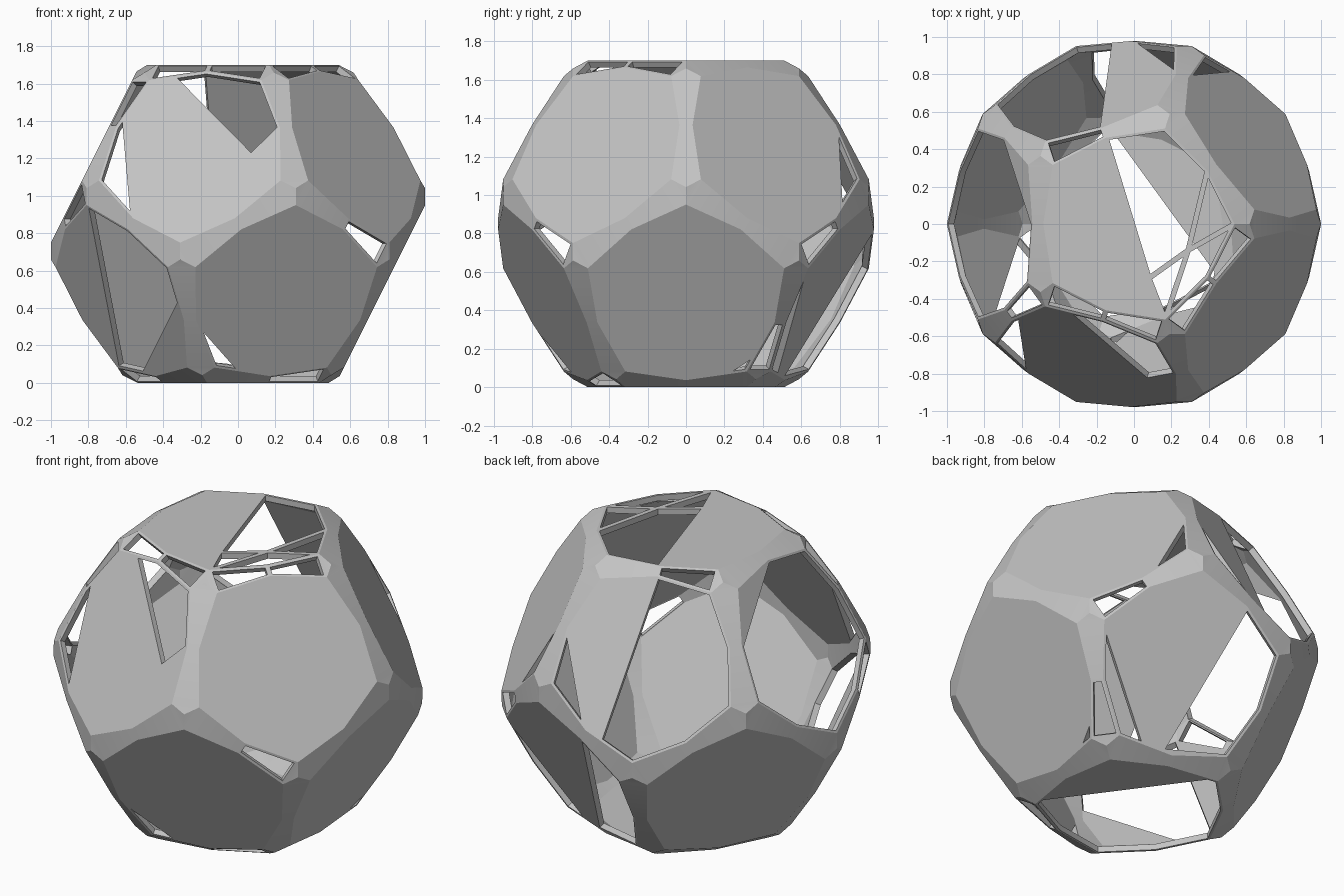
import bpy, bmesh, math
from mathutils import Vector

cube = bpy.data.objects.get("Cube")
if cube:
    bpy.data.objects.remove(cube)

IN_RADIUS, CORNER, MIDDLE, TIP = 0.85, 0.537, 0.485, 1.018
WALL, RIM = 0.035, 0.014
CENTRE = Vector((0, 0, IN_RADIUS))


def polar(azimuth, radius, z):
    a = math.radians(azimuth)
    return Vector((radius * math.cos(a), radius * math.sin(a), z))


# Each panel has a normal, a first-corner direction and a sideways direction
C, S = 2 / math.sqrt(5), 1 / math.sqrt(5)
panels = {"top": (polar(0, 0, 1), polar(0, 1, 0), polar(90, 1, 0)),
          "bottom": (polar(0, 0, -1), polar(36, 1, 0), polar(126, 1, 0))}
for i in range(5):
    low, high = 72 * i, 72 * i + 36
    panels[low] = (polar(low, C, -S), polar(low, S, C), polar(low + 90, 1, 0))
    panels[high] = (polar(high, C, S), polar(high, S, -C), polar(high + 90, 1, 0))


def rim_point(panel, k):
    """Even k is a panel corner, odd k the middle of a panel side."""
    normal, first, side = panels[panel]
    r = MIDDLE if k % 2 else CORNER
    a = math.radians(36 * k)
    return CENTRE + normal * IN_RADIUS + (first * math.cos(a) + side * math.sin(a)) * r


def point(panel, k):
    """Rim position (may be fractional) or a pair of in-panel coordinates."""
    if isinstance(k, tuple):
        normal, first, side = panels[panel]
        return CENTRE + normal * IN_RADIUS + first * k[0] + side * k[1]
    base = math.floor(k)
    return rim_point(panel, base % 10).lerp(rim_point(panel, (base + 1) % 10), k - base)


def strip(panel, mid, corner):
    """Half of the bevel strip between a panel and its neighbour."""
    m, c = rim_point(panel, mid), rim_point(panel, corner)
    others = [p for p in panels if p != panel]
    m2, other = min(((rim_point(p, k), p) for p in others for k in range(1, 10, 2)),
                    key=lambda q: (q[0] - m).length)
    c2 = min((rim_point(other, k) for k in range(0, 10, 2)), key=lambda q: (q - c).length)
    return [m, c, c2, m2]


def add_face(bm, points):
    return bm.faces.new([bm.verts.new(p) for p in points])


def make_object(name, bm):
    bmesh.ops.recalc_face_normals(bm, faces=bm.faces[:])
    mesh = bpy.data.meshes.new(name)
    bm.to_mesh(mesh)
    bm.free()
    obj = bpy.data.objects.new(name, mesh)
    bpy.context.collection.objects.link(obj)
    return obj


# Closed shell: flat panels, bevel strips and softly raised corners
bm = bmesh.new()
corners = [rim_point(p, k) for p in panels for k in range(0, 10, 2)]
done = set()
for panel in panels:
    add_face(bm, [rim_point(panel, k) for k in range(10)])
    for mid in range(1, 10, 2):
        for corner in (mid - 1, (mid + 1) % 10):
            quad = strip(panel, mid, corner)
            middle = sum(quad, Vector()) / 4
            key = tuple(round(v, 2) + 0.0 for v in middle)
            if key in done:
                continue
            done.add(key)
            add_face(bm, quad)
            near = [q for q in corners if (q - quad[1]).length < 0.3]
            axis = (sum(near, Vector()) / len(near) - CENTRE).normalized()
            add_face(bm, [quad[1], quad[2], CENTRE + axis * TIP])
bmesh.ops.remove_doubles(bm, verts=bm.verts[:], dist=0.002)
shell = make_object("broken_shell", bm)
solid = shell.modifiers.new("wall", "SOLIDIFY")
solid.thickness, solid.offset, solid.use_even_offset = WALL, -1, True

# Openings in the panels, leaving thin bars between neighbours
cross, fork = (0.29, -0.14), (0.08, -0.29)
panel_holes = [
    ("top", [3, 2, 1, cross, fork]), ("top", [1, 0, cross]),
    ("top", [fork, cross, 8]), ("top", [cross, 0, 9, 8]),
    (108, [5, 4, 3, 2, 1, 0, 9.3]), (108, [7, 8, 9]),
    (180, [5, 4, 3, 2, 1, 0, 9, 8, 7]),
    (252, [5.6, 5, 4, 3, (0.02, 0.322)]), (252, [6.75, 7, 8, 9]),
    (36, [3, 2, 1.2]), (0, [3.6, 4, 4.4]),
    (72, [1, 2, 3, 4, 5.2]), (72, [8, 7, 6, 5.5]),
    (216, [0, 1, 2, 2.7, 5.3, 6]), (288, [7, 6, 5.5]),
    ("bottom", [1.8, 2, 3, 4, 5, 6, 7, 8, 8.2]),
]
# Slots in the bevel strips: panel, side middle, corner
strip_holes = [
    ("top", 3, 4), ("top", 9, 8), ("top", 9, 0), ("top", 7, 6), ("top", 7, 8),
    (288, 1, 2), (288, 5, 4), (252, 7, 6), (0, 3, 4), (72, 9, 8),
    (216, 5, 6), (216, 9, 0),
]
outlines = [[point(p, k) for k in ks] for p, ks in panel_holes]
outlines += [strip(*s) for s in strip_holes]

bm = bmesh.new()
for outline in outlines:
    tmp = bmesh.new()
    face = add_face(tmp, outline)
    tmp.normal_update()
    bmesh.ops.inset_individual(tmp, faces=[face], thickness=RIM, use_even_offset=True)
    ring = [v.co.copy() for v in face.verts]
    n = face.normal.copy()
    tmp.free()
    # Prism through the wall
    lower = [bm.verts.new(p - n * 0.07) for p in ring]
    upper = [bm.verts.new(p + n * 0.07) for p in ring]
    bm.faces.new(lower[::-1])
    bm.faces.new(upper)
    for i in range(len(ring)):
        j = (i + 1) % len(ring)
        bm.faces.new((lower[i], lower[j], upper[j], upper[i]))
cutter = make_object("opening_cutter", bm)
cutter.hide_render = True

cut = shell.modifiers.new("openings", "BOOLEAN")
cut.operation, cut.solver, cut.object = "DIFFERENCE", "EXACT", cutter
cut.use_self = True

# Apply the modifiers and drop the cutter
bpy.ops.object.select_all(action="DESELECT")
shell.select_set(True)
bpy.context.view_layer.objects.active = shell
for name in ("wall", "openings"):
    bpy.ops.object.modifier_apply(modifier=name)
bpy.data.objects.remove(cutter)

# Colour and shading
grey = bpy.data.materials.new("plain_grey")
grey.use_nodes = True
colour = (0.55, 0.55, 0.55, 1)
grey.diffuse_color = colour
grey.node_tree.nodes["Principled BSDF"].inputs["Base Color"].default_value = colour
shell.data.materials.clear()
shell.data.materials.append(grey)
bpy.ops.object.shade_smooth_by_angle(angle=math.radians(25))
